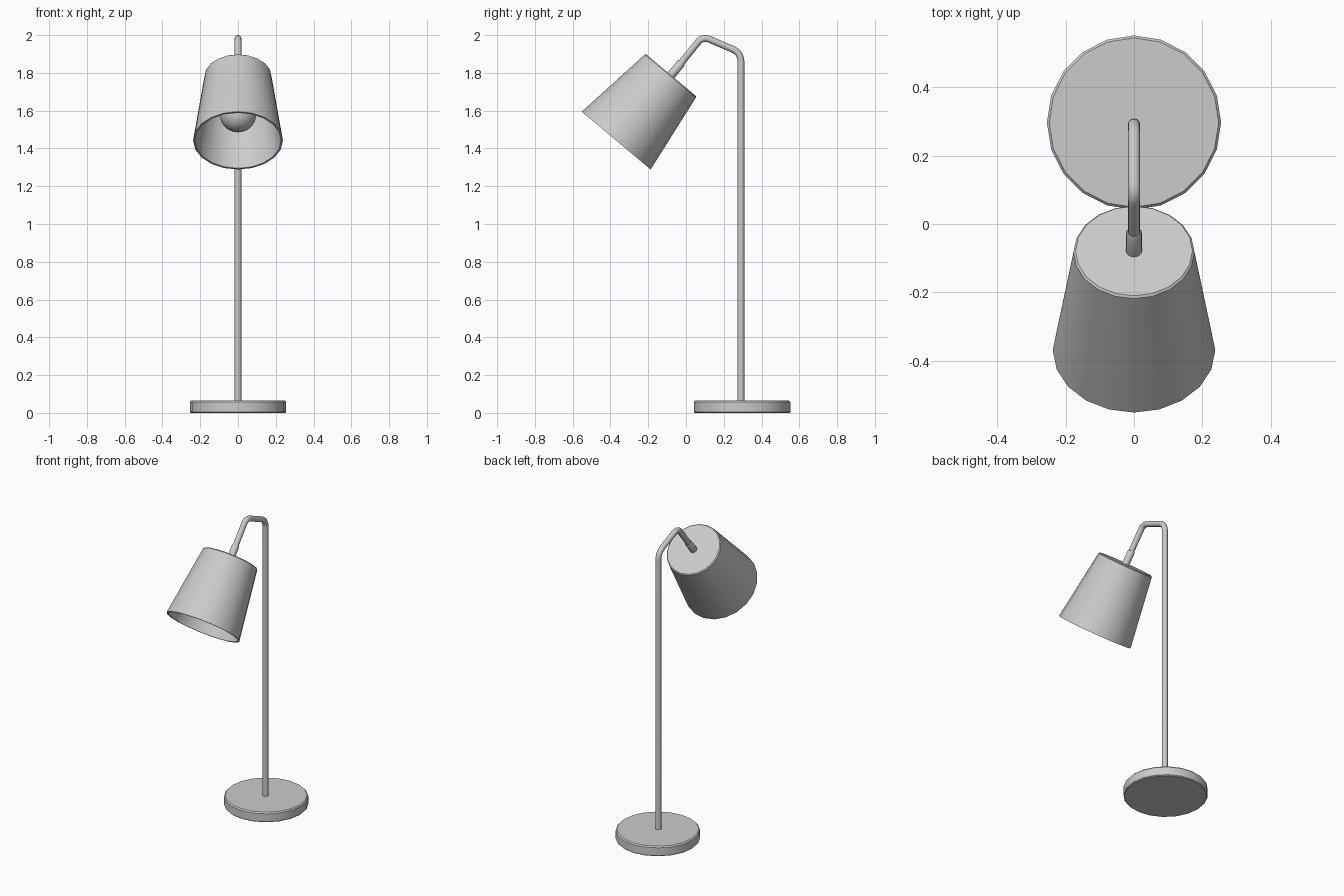
import bpy, bmesh, math
from mathutils import Vector

if "Cube" in bpy.data.objects:
    bpy.data.objects.remove(bpy.data.objects["Cube"])

TILT = math.radians(-40)
HEAD = Vector((0, -0.079, 1.788))                      # centre of the shade's closed end
AXIS = Vector((0, math.sin(-TILT), math.cos(TILT)))    # points out of the shade, up the arm


def smooth(obj, angle=35):
    bpy.ops.object.select_all(action='DESELECT')
    obj.select_set(True)
    bpy.context.view_layer.objects.active = obj
    bpy.ops.object.shade_smooth_by_angle(angle=math.radians(angle))


def lathe(name, profile, segments, location, tilt=0.0):
    """Revolve (radius, height) points around local z."""
    bm = bmesh.new()
    verts = [bm.verts.new((r, 0, z)) for r, z in profile]
    edges = [bm.edges.new(p) for p in zip(verts, verts[1:])]
    bmesh.ops.spin(bm, geom=verts + edges, cent=(0, 0, 0), axis=(0, 0, 1),
                   angle=math.tau, steps=segments, use_duplicate=False)
    bmesh.ops.remove_doubles(bm, verts=bm.verts, dist=1e-4)
    bmesh.ops.recalc_face_normals(bm, faces=bm.faces)
    mesh = bpy.data.meshes.new(name)
    bm.to_mesh(mesh)
    bm.free()
    obj = bpy.data.objects.new(name, mesh)
    bpy.context.collection.objects.link(obj)
    obj.location = location
    obj.rotation_euler.x = tilt
    smooth(obj)
    return obj


def fillet(prev, corner, nxt, d, steps=6):
    """Points of a rounded corner that starts d away from the corner."""
    a = corner + (prev - corner).normalized() * d
    b = corner + (nxt - corner).normalized() * d
    return [a.lerp(corner, t).lerp(corner.lerp(b, t), t)
            for t in (i / steps for i in range(steps + 1))]


# Round base with softened edges
lathe("base", [(0, 0), (0.25, 0), (0.255, 0.005), (0.255, 0.058),
               (0.248, 0.066), (0, 0.066)], 20, (0, 0.297, 0))

# Bent stem: post, sloping top bar and arm down to the shade
foot, elbow = Vector((0, 0.291, 0.05)), Vector((0, 0.291, 1.907))
peak, tip = Vector((0, 0.088, 1.993)), HEAD + AXIS * 0.05
path = [foot, *fillet(foot, elbow, peak, 0.05), *fillet(elbow, peak, tip, 0.04), tip]
curve = bpy.data.curves.new("stem", 'CURVE')
curve.dimensions = '3D'
curve.bevel_depth = 0.018
curve.bevel_resolution = 4
curve.use_fill_caps = True
spline = curve.splines.new('POLY')
spline.points.add(len(path) - 1)
for point, co in zip(spline.points, path):
    point.co = (*co, 1)
stem = bpy.data.objects.new("stem", curve)
bpy.context.collection.objects.link(stem)
bpy.context.view_layer.objects.active = stem
stem.select_set(True)
bpy.ops.object.convert(target='MESH')
smooth(bpy.context.view_layer.objects.active)

# Collar joining the arm to the shade
lathe("collar", [(0, -0.005), (0.023, -0.005), (0.023, 0.083), (0.02, 0.088), (0, 0.088)],
      16, HEAD, TILT)

# Tapered shade: closed top, open bottom, thin wall
lathe("shade", [(0, 0), (0.171, 0), (0.177, -0.006), (0.238, -0.452),
                (0.228, -0.452), (0.167, -0.012), (0, -0.012)], 20, HEAD, TILT)

# Bulb holder and round bulb inside the shade
lathe("bulb_holder", [(0, -0.01), (0.045, -0.01), (0.045, -0.19), (0, -0.19)], 16, HEAD, TILT)
ball = [(0.098 * math.sin(math.pi * i / 12), 0.098 * math.cos(math.pi * i / 12)) for i in range(13)]
lathe("bulb", ball, 20, HEAD - AXIS * 0.268, TILT)
